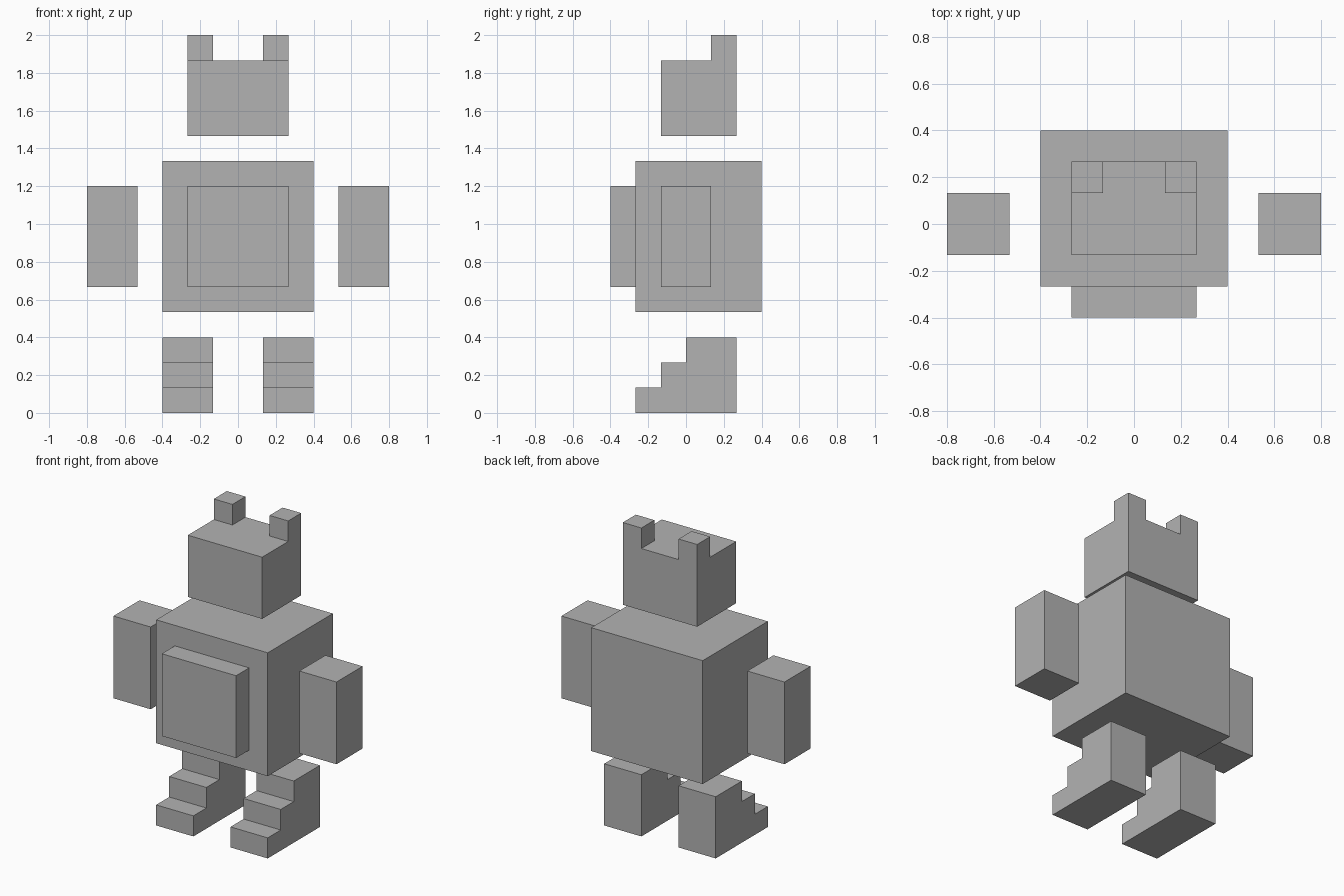
import bpy
import bmesh
from mathutils import Vector

cube = bpy.data.objects.get("Cube")
if cube:
    bpy.data.objects.remove(cube, do_unlink=True)

U = 2 / 15  # one block of the modelling grid

grey = bpy.data.materials.new("plain grey")
grey.use_nodes = True
colour = (0.45, 0.45, 0.45, 1)
grey.diffuse_color = colour
grey.node_tree.nodes["Principled BSDF"].inputs["Base Color"].default_value = colour


def finish(name, bm):
    """Turn a bmesh in block units into a flat-shaded object."""
    bmesh.ops.recalc_face_normals(bm, faces=bm.faces)
    bmesh.ops.scale(bm, vec=(U, U, U), verts=bm.verts)
    mesh = bpy.data.meshes.new(name)
    bm.to_mesh(mesh)
    bm.free()
    mesh.materials.append(grey)
    obj = bpy.data.objects.new(name, mesh)
    bpy.context.collection.objects.link(obj)
    return obj


def box_mesh(low, high):
    low, high = Vector(low), Vector(high)
    bm = bmesh.new()
    bmesh.ops.create_cube(bm, size=1)
    bmesh.ops.scale(bm, vec=high - low, verts=bm.verts)
    bmesh.ops.translate(bm, vec=(low + high) / 2, verts=bm.verts)
    return bm


def side_extrusion(profile, x0, x1):
    """Extrude a (y, z) outline from x0 to x1."""
    bm = bmesh.new()
    face = bm.faces.new([bm.verts.new((x0, y, z)) for y, z in profile])
    grown = bmesh.ops.extrude_face_region(bm, geom=[face], use_keep_orig=True)
    verts = [v for v in grown["geom"] if isinstance(v, bmesh.types.BMVert)]
    bmesh.ops.translate(bm, vec=(x1 - x0, 0, 0), verts=verts)
    return bm


# Torso and raised belly panel
finish("torso", box_mesh((-3, -2, 4), (3, 3, 10)))
finish("belly_panel", box_mesh((-2, -3, 5), (2, -2, 9)))

# Arms and stepped legs
steps = [(-2, 0), (2, 0), (2, 3), (0, 3), (0, 2), (-1, 2), (-1, 1), (-2, 1)]
for side, arm_x, leg_x in (("left", 4, 1), ("right", -6, -3)):
    finish(side + "_arm", box_mesh((arm_x, -1, 5), (arm_x + 2, 1, 9)))
    finish(side + "_leg", side_extrusion(steps, leg_x, leg_x + 2))

# Head with ears pulled up from its rear top corners
head = box_mesh((-2, -1, 11), (2, 2, 14))
for point, normal in (((-1, 0, 0), (1, 0, 0)), ((1, 0, 0), (1, 0, 0)),
                      ((0, 1, 0), (0, 1, 0))):
    bmesh.ops.bisect_plane(head, geom=head.verts[:] + head.edges[:] + head.faces[:],
                           plane_co=point, plane_no=normal)
head.normal_update()
corners = []
for f in head.faces:
    c = f.calc_center_median()
    if f.normal.z > 0.9 and c.y > 1 and abs(c.x) > 1:
        corners.append(f)
ears = bmesh.ops.extrude_discrete_faces(head, faces=corners)["faces"]
bmesh.ops.translate(head, vec=(0, 0, 1), verts=list({v for f in ears for v in f.verts}))
bmesh.ops.remove_doubles(head, verts=head.verts, dist=0.001)
bmesh.ops.dissolve_limit(head, angle_limit=0.01, verts=head.verts, edges=head.edges)
finish("head", head)
